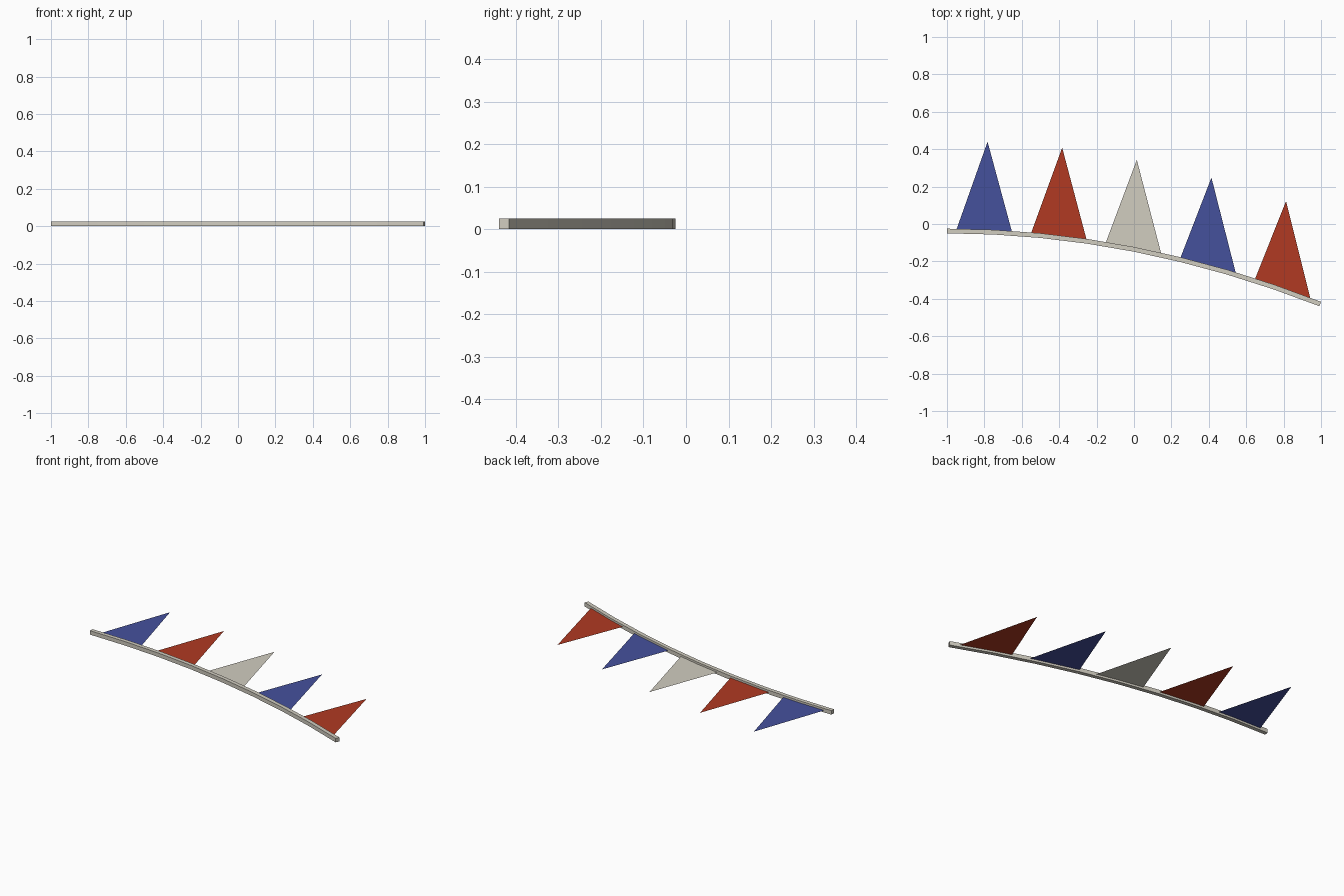
import bpy, bmesh
from mathutils import Vector

if "Cube" in bpy.data.objects:
    bpy.data.objects.remove(bpy.data.objects["Cube"])

H = 0.025          # cord thickness
R = H / 2


def material(name, rgb):
    m = bpy.data.materials.new(name)
    m.diffuse_color = (*rgb, 1)
    m.use_nodes = True
    m.node_tree.nodes["Principled BSDF"].inputs["Base Color"].default_value = m.diffuse_color
    return m


blue = material("flag blue", (0.06, 0.083, 0.335))
red = material("flag red", (0.44, 0.042, 0.016))
cream = material("cream", (0.64, 0.61, 0.53))


def sag(x):
    """Centre line of the cord."""
    return -0.0375 - 0.098 * (x + 1) ** 2


def make(name, bm, mat):
    mesh = bpy.data.meshes.new(name)
    bm.to_mesh(mesh)
    bm.free()
    mesh.materials.append(mat)
    ob = bpy.data.objects.new(name, mesh)
    bpy.context.collection.objects.link(ob)
    return ob


# Cord: square section swept along the sagging line
bm = bmesh.new()
rings = []
N = 8
for i in range(N + 1):
    x = -1 + 1.9955 * i / N
    n = Vector((0.196 * (x + 1), 1, 0)).normalized() * R
    c = Vector((x, sag(x), 0))
    rings.append([bm.verts.new(c + n * s + Vector((0, 0, z)))
                  for s, z in ((-1, 0), (1, 0), (1, H), (-1, H))])
for a, b in zip(rings, rings[1:]):
    for k in range(4):
        j = (k + 1) % 4
        bm.faces.new((a[k], a[j], b[j], b[k]))
bm.faces.new(rings[0])
bm.faces.new(rings[-1])
bmesh.ops.recalc_face_normals(bm, faces=bm.faces)
make("cord", bm, cream)

# Pennants: flat triangles fixed along the cord
tips = (0.44, 0.408, 0.343, 0.248, 0.123)
for i, (tip, mat) in enumerate(zip(tips, (blue, red, cream, blue, red))):
    x0 = -0.95 + 0.399 * i
    x1 = x0 + 0.298
    bm = bmesh.new()
    pts = ((x0, sag(x0) + 0.006), (x1, sag(x1) + 0.006), (x0 + 0.167, tip))
    bm.faces.new([bm.verts.new((x, y, R)) for x, y in pts])
    make(f"pennant_{i + 1}", bm, mat)
